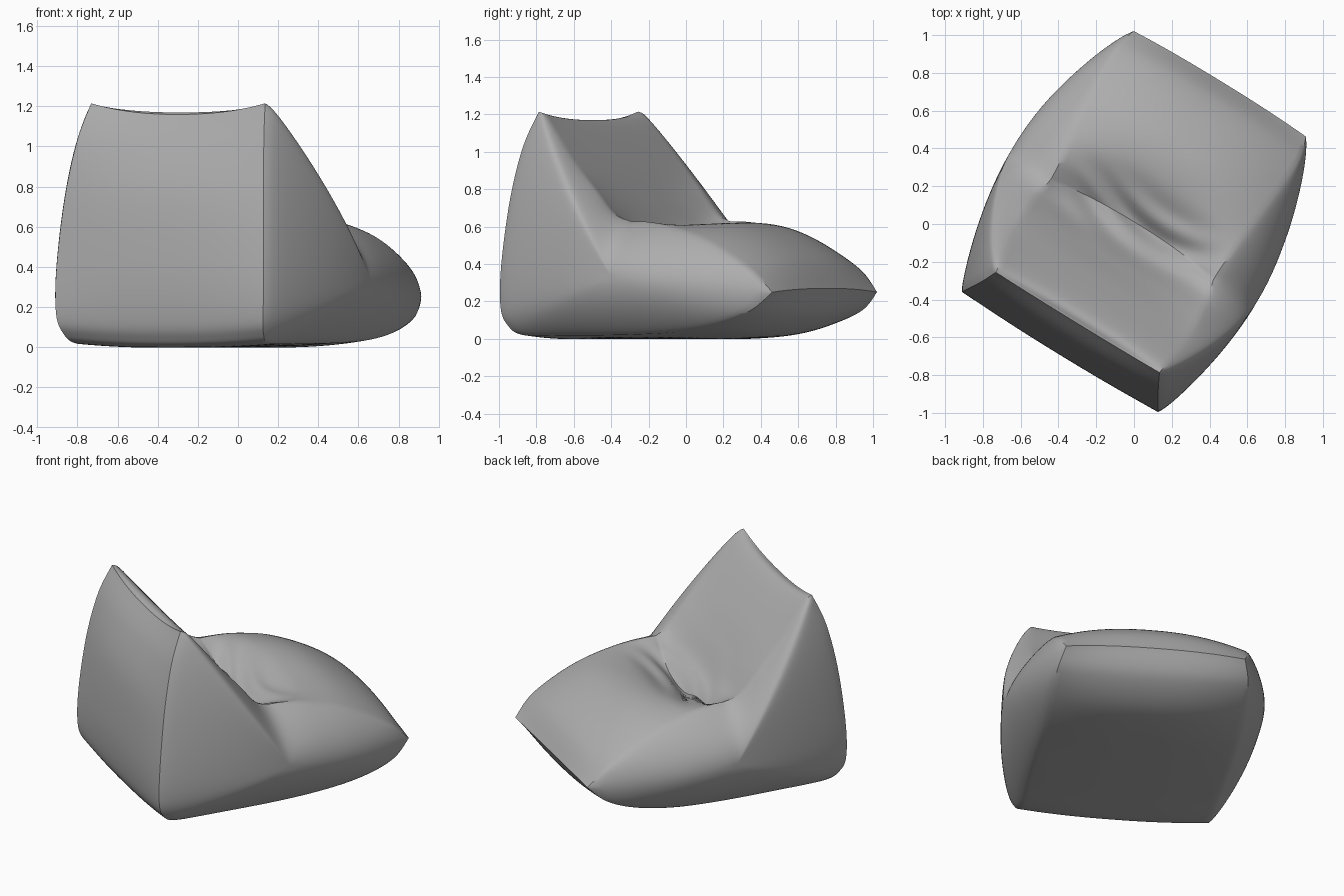
import bpy, bmesh, math
from mathutils import Vector, Matrix

if "Cube" in bpy.data.objects:
    bpy.data.objects.remove(bpy.data.objects["Cube"])

# Panel profiles: seam depth, seam height, seam half width, centre depth, centre height
base = [(.87, .25, .535, .885, .27), (.76, .155, .57, .79, .13), (.58, .085, .58, .60, .03),
        (.33, .04, .58, .35, 0), (0, .022, .58, 0, 0), (-.4, .018, .57, -.4, 0),
        (-.66, .02, .565, -.67, 0), (-.745, .07, .585, -.75, .05), (-.78, .17, .605, -.785, .16),
        (-.775, .4, .605, -.795, .4), (-.735, .75, .58, -.765, .75),
        (-.675, 1.03, .545, -.69, 1.0), (-.60, 1.215, .508, -.605, 1.16)]
backrest = [(-.60, 1.215, .508, -.605, 1.16), (-.54, 1.175, .515, -.53, 1.15),
            (-.36, .95, .54, -.35, .93), (-.23, .80, .54, -.22, .74),
            (-.12, .67, .525, -.11, .58), (-.03, .628, .505, .01, .50)]
seat = [(-.03, .628, .505, .01, .50), (.08, .625, .51, .13, .555), (.22, .605, .525, .29, .615),
        (.42, .55, .545, .46, .61), (.60, .465, .56, .64, .535),
        (.76, .36, .565, .79, .42), (.87, .25, .535, .885, .27)]


def smooth_path(pts, n=7):
    """Catmull-Rom through the rows, leaving out the last row."""
    p = [pts[0]] + pts + [pts[-1]]
    out = []
    for i in range(1, len(p) - 2):
        for k in range(n):
            t = k / n
            out.append([.5 * (2 * b + (c - a) * t + (2 * a - 5 * b + 4 * c - d) * t * t
                              + (3 * b - a - 3 * c + d) * t ** 3)
                        for a, b, c, d in zip(*p[i - 1:i + 3])])
    return out


loop = smooth_path(base) + smooth_path(backrest) + smooth_path(seat)
N, COLS, RINGS = len(loop), 40, 18
bm = bmesh.new()


def fold(u, v, z):
    """Sagging folds where the seat meets the backrest."""
    if z < .4 or v < -.45:
        return 0
    near = math.exp(-((v - .02) / .13) ** 2) * max(0, 1 - (u / .5) ** 2)
    return .018 * near * math.sin(38 * (v + .12 * math.sin(4 * u + 1)))


# Wrap-around panels: base, back, backrest and seat
grid = []
for v, z, w, vc, zc in loop:
    row = []
    for j in range(COLS + 1):
        s = 2 * j / COLS - 1
        b = 1 - abs(s) ** 2.3
        y, h = v + (vc - v) * b, z + (zc - z) * b
        row.append(bm.verts.new((s * w, y, max(0, h + fold(s * w, y, h)))))
    grid.append(row)
for i in range(N):
    a, b = grid[i], grid[(i + 1) % N]
    for j in range(COLS):
        bm.faces.new((a[j], a[j + 1], b[j + 1], b[j]))

# Puffed side panels: rings shrinking from the seam to the middle, rounder as they go in
for side, col in ((-1, 0), (1, COLS)):
    mid = Vector((side * .765, .0, .33))
    prev = [r[col] for r in grid]
    for k in range(1, RINGS):
        t = (k / RINGS) ** 1.3
        puff = math.sin(t * math.pi / 2) ** .75
        pts = []
        for r in grid:
            p = r[col].co
            q = p.lerp(mid, t)
            q.x = p.x + (mid.x - p.x) * puff
            pts.append(q)
        for _ in range(7 * k):
            pts = [pts[i] * .5 + (pts[i - 1] + pts[(i + 1) % N]) * .25 for i in range(N)]
        ring = [bm.verts.new((q.x, q.y, max(0, q.z))) for q in pts]
        for i in range(N):
            n = (i + 1) % N
            bm.faces.new((prev[i], prev[n], ring[n], ring[i]))
        prev = ring
    tip = bm.verts.new(sum((w.co for w in prev), Vector()) / N)
    for i in range(N):
        bm.faces.new((prev[i], prev[(i + 1) % N], tip))

# Slight lean of the back towards one side, then turn the chair
for vert in bm.verts:
    vert.co.x += .02 * min(1, max(0, .3 - vert.co.y))
bmesh.ops.recalc_face_normals(bm, faces=bm.faces)
bmesh.ops.transform(bm, verts=bm.verts, matrix=Matrix.Rotation(math.radians(-31.5), 4, 'Z'))

mesh = bpy.data.meshes.new("beanbag_chair")
bm.to_mesh(mesh)
bm.free()
chair = bpy.data.objects.new("beanbag_chair", mesh)
bpy.context.collection.objects.link(chair)

# Mid grey fabric
fabric = bpy.data.materials.new("grey_fabric")
fabric.diffuse_color = (.42, .42, .42, 1)
fabric.use_nodes = True
fabric.node_tree.nodes["Principled BSDF"].inputs["Base Color"].default_value = fabric.diffuse_color
mesh.materials.append(fabric)
bpy.context.view_layer.objects.active = chair
chair.select_set(True)
bpy.ops.object.shade_smooth_by_angle(angle=math.radians(35))
